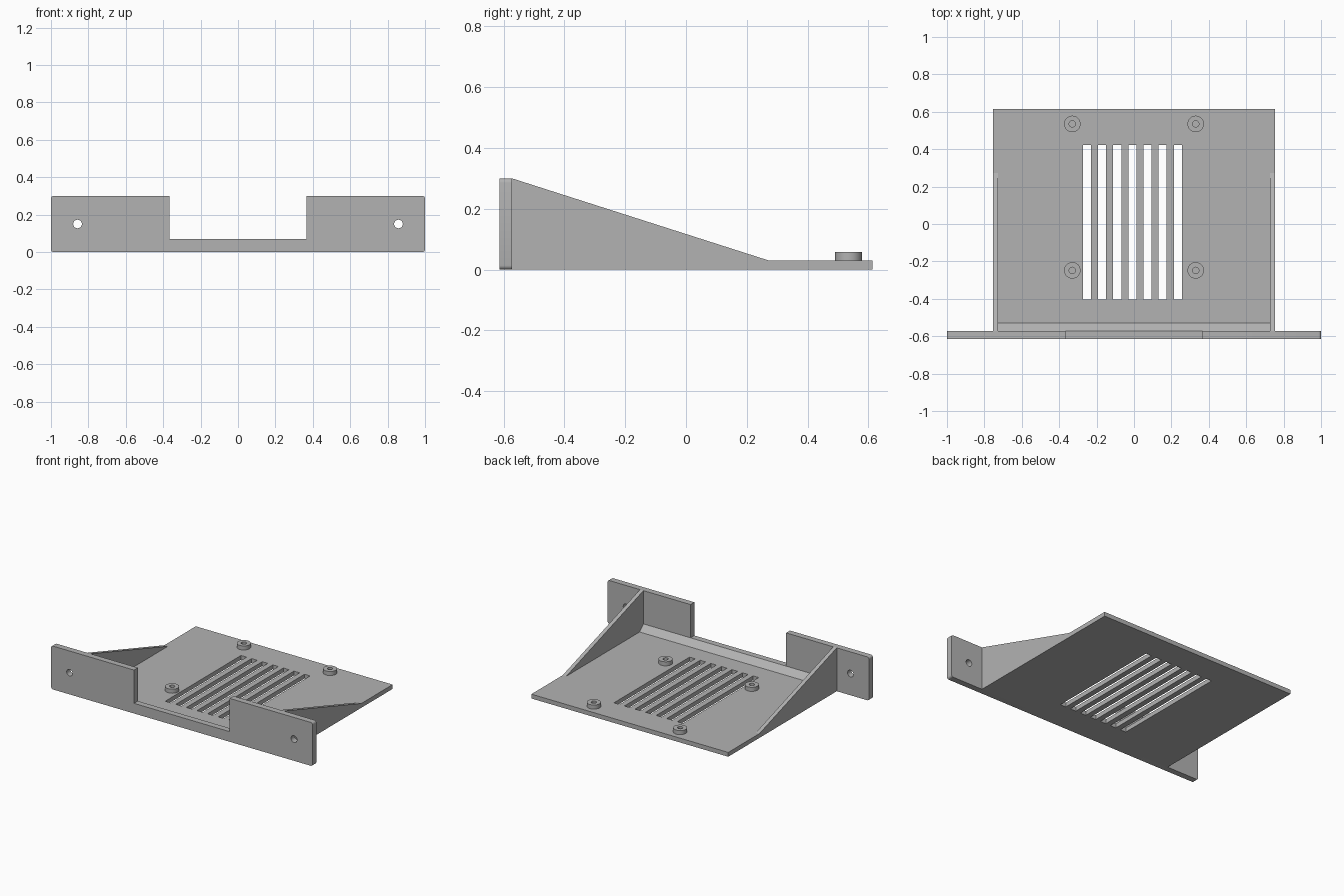
import bpy
import bmesh
import math
from mathutils import Vector

if "Cube" in bpy.data.objects:
    bpy.data.objects.remove(bpy.data.objects["Cube"], do_unlink=True)

grey = bpy.data.materials.new("plain grey")
grey.use_nodes = True
grey.diffuse_color = (0.45, 0.45, 0.45, 1)
grey.node_tree.nodes["Principled BSDF"].inputs["Base Color"].default_value = grey.diffuse_color

FRONT, BACK = -0.614, 0.614
INNER = -0.572          # rear face of the front panel
HALF_W = 0.753          # half width of the tray
FLOOR = 0.03            # tray thickness
TOP = 0.3
LIP = 0.07              # height of the panel at the notch


def finish(name, bm):
    bmesh.ops.recalc_face_normals(bm, faces=bm.faces)
    mesh = bpy.data.meshes.new(name)
    bm.to_mesh(mesh)
    bm.free()
    mesh.materials.append(grey)
    obj = bpy.data.objects.new(name, mesh)
    bpy.context.collection.objects.link(obj)
    return obj


def prism(name, points, sweep):
    """Extrude a closed outline along a vector."""
    bm = bmesh.new()
    face = bm.faces.new([bm.verts.new(p) for p in points])
    result = bmesh.ops.extrude_face_region(bm, geom=[face])
    verts = [v for v in result["geom"] if isinstance(v, bmesh.types.BMVert)]
    bmesh.ops.translate(bm, verts=verts, vec=Vector(sweep))
    return finish(name, bm)


def box(name, x0, x1, y0, y1, z0, z1):
    return prism(name, [(x0, y0, z0), (x1, y0, z0), (x1, y1, z0), (x0, y1, z0)],
                 (0, 0, z1 - z0))


def circle(radius, sides):
    return [(radius * math.cos(math.tau * i / sides), radius * math.sin(math.tau * i / sides))
            for i in range(sides)]


def smooth(obj):
    bpy.ops.object.select_all(action='DESELECT')
    obj.select_set(True)
    bpy.context.view_layer.objects.active = obj
    bpy.ops.object.shade_smooth_by_angle(angle=math.radians(30))


def cut(obj, cutters):
    """Subtract the cutters, then discard them."""
    bpy.context.view_layer.objects.active = obj
    for cutter in cutters:
        mod = obj.modifiers.new("cut", 'BOOLEAN')
        mod.operation = 'DIFFERENCE'
        mod.solver = 'EXACT'
        mod.object = cutter
        bpy.ops.object.modifier_apply(modifier=mod.name)
        bpy.data.objects.remove(cutter, do_unlink=True)


# Tray floor with seven ventilation slots
tray = box("tray_floor", -HALF_W, HALF_W, INNER, BACK, 0, FLOOR)
slots = []
for i in range(7):
    x = -0.273 + 0.081 * i
    slots.append(box("slot_cutter", x, x + 0.043, -0.405, 0.423, -0.1, 0.1))
cut(tray, slots)

# Front panel: rounded outer corners, central notch, two screw holes
R = 0.014
outline = []
for cx, cz, start in ((-1 + R, TOP - R, 90), (-1 + R, R, 180), (1 - R, R, 270), (1 - R, TOP - R, 0)):
    for step in range(5):
        a = math.radians(start + 22.5 * step)
        outline.append((cx + R * math.cos(a), FRONT, cz + R * math.sin(a)))
outline += [(0.366, FRONT, TOP), (0.366, FRONT, LIP), (-0.366, FRONT, LIP), (-0.366, FRONT, TOP)]
panel = prism("front_panel", outline, (0, INNER - FRONT, 0))
cut(panel, [prism("hole_cutter", [(side * 0.858 + u, -0.7, 0.15 + v) for u, v in circle(0.023, 32)],
                  (0, 0.2, 0)) for side in (-1, 1)])
smooth(panel)

# Sloping side gussets
for name, x in (("left_gusset", HALF_W - 0.027), ("right_gusset", -HALF_W)):
    prism(name, [(x, INNER, FLOOR), (x, INNER, TOP), (x, 0.272, FLOOR)], (0.027, 0, 0))

# Chamfer strip joining floor and panel
inside = HALF_W - 0.027
prism("chamfer_strip", [(-inside, INNER, FLOOR), (-inside, INNER, LIP), (-inside, -0.53, FLOOR)],
      (2 * inside, 0, 0))

# Hollow mounting standoffs
for side, x in (("left", 0.33), ("right", -0.33)):
    for end, y in (("rear", 0.535), ("front", -0.248)):
        boss = prism(f"{side}_{end}_standoff",
                     [(x + u, y + v, FLOOR) for u, v in circle(0.044, 40)], (0, 0, 0.028))
        cut(boss, [prism("bore_cutter", [(x + u, y + v, 0) for u, v in circle(0.017, 32)],
                         (0, 0, 0.1))])
        smooth(boss)
